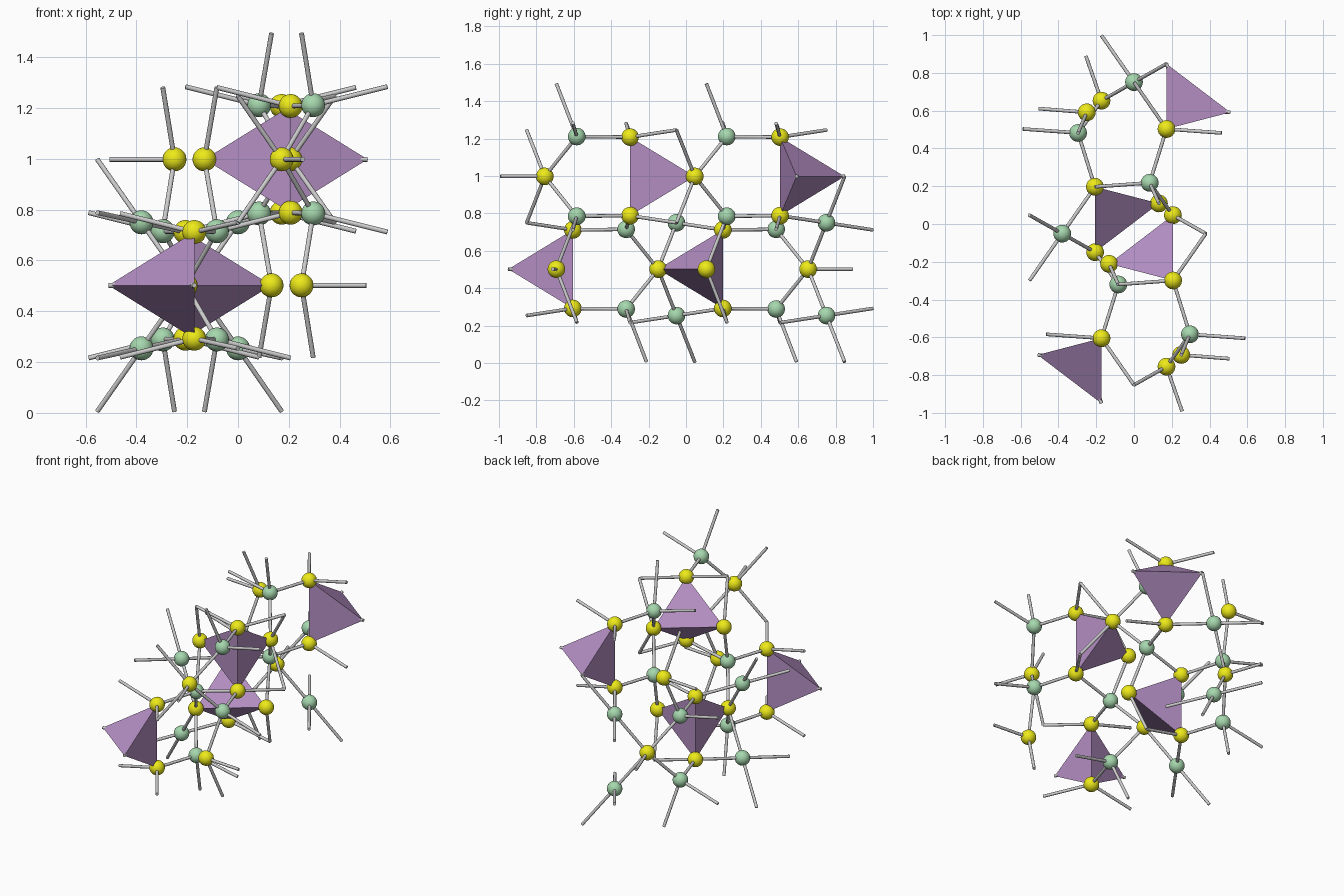
import bpy, bmesh
from math import radians
from itertools import product
from mathutils import Vector, Matrix

if "Cube" in bpy.data.objects:
    bpy.data.objects.remove(bpy.data.objects["Cube"])

CELL = Vector((0.76, 1.603, 0.992))     # repeat distances of the lattice
CENTRE = Vector((0, -0.051, 0.75))      # inversion centre linking the two layers
Z_TOP = 0.998                           # mirror plane of the upper layer


def with_inverse(points):
    return points + [2 * CENTRE - p for p in points]


def pairs(sites, dz):
    return [Vector((x, y, Z_TOP + s * dz)) for x, y in sites for s in (1, -1)]


def material(name, rgb):
    m = bpy.data.materials.new(name)
    m.diffuse_color = (*rgb, 1)
    m.use_nodes = True
    m.node_tree.nodes["Principled BSDF"].inputs["Base Color"].default_value = m.diffuse_color
    return m


def finish(bm, name, mat=None, smooth=True):
    me = bpy.data.meshes.new(name)
    bm.to_mesh(me)
    bm.free()
    ob = bpy.data.objects.new(name, me)
    bpy.context.collection.objects.link(ob)
    if mat:
        me.materials.append(mat)
    if smooth:
        bpy.ops.object.select_all(action='DESELECT')
        ob.select_set(True)
        bpy.context.view_layer.objects.active = ob
        bpy.ops.object.shade_smooth_by_angle(angle=radians(50))
    return ob


def balls(name, points, mat, r=0.047):
    bm = bmesh.new()
    for p in points:
        bmesh.ops.create_uvsphere(bm, u_segments=24, v_segments=14, radius=r,
                                  matrix=Matrix.Translation(p))
    finish(bm, name, mat)


def stick(bm, a, b, r=0.0095):
    d = b - a
    m = Matrix.Translation((a + b) / 2) @ d.to_track_quat('Z', 'Y').to_matrix().to_4x4()
    bmesh.ops.create_cone(bm, cap_ends=True, segments=12, radius1=r, radius2=r,
                          depth=d.length, matrix=m)


# Atom sites: upper layer, then inverted to give the lower layer
yellow = with_inverse(
    [Vector((x, y, Z_TOP)) for x, y in
     ((0.172, -0.755), (0.206, 0.047), (-0.25, 0.591), (-0.132, -0.211))]
    + pairs(((0.172, 0.503), (0.207, -0.299)), 0.21))
green = with_inverse(pairs(((0.083, 0.218), (0.296, -0.584)), 0.213))
green += [Vector((x, y, z)) for x, y in ((0, 0.751), (-0.38, -0.051)) for z in (0.254, 0.75)]
purple = with_inverse([Vector((0.255, 0.611, Z_TOP)), Vector((0.123, -0.191, Z_TOP))])

# Neighbouring lattice copies
shifts = [Vector((i * CELL.x, j * CELL.y, k * CELL.z))
          for i, j, k in product((-1, 0, 1), repeat=3)]


def neighbours(p, kind, cutoff):
    return [(q + s, s.length == 0) for q in kind for s in shifts
            if (q + s - p).length < cutoff]


# Spheres
yellow_mat = material("yellow", (0.85, 0.82, 0.01))
green_mat = material("green", (0.38, 0.68, 0.42))
purple_mat = material("purple", (0.45, 0.27, 0.54))
balls("yellow_atoms", yellow, yellow_mat)
balls("green_atoms", green, green_mat)
balls("purple_atoms", purple, purple_mat)

# Bonds: every atom reaches all its neighbours, including those outside the cell
bm = bmesh.new()
for kind, cutoff in ((green, 0.35), (purple, 0.30)):
    for p in yellow:
        for q, _ in neighbours(p, kind, cutoff):
            stick(bm, p, q)
    for p in kind:
        for q, inside in neighbours(p, yellow, cutoff):
            if not inside:
                stick(bm, p, q)
finish(bm, "bond_sticks")

# Tetrahedra around the purple centres
bm = bmesh.new()
for p in purple:
    v = [bm.verts.new(q) for q, _ in neighbours(p, yellow, 0.30)]
    for skip in range(len(v)):
        bm.faces.new([w for i, w in enumerate(v) if i != skip])
bmesh.ops.recalc_face_normals(bm, faces=bm.faces)
finish(bm, "tetrahedra", purple_mat, smooth=False)
